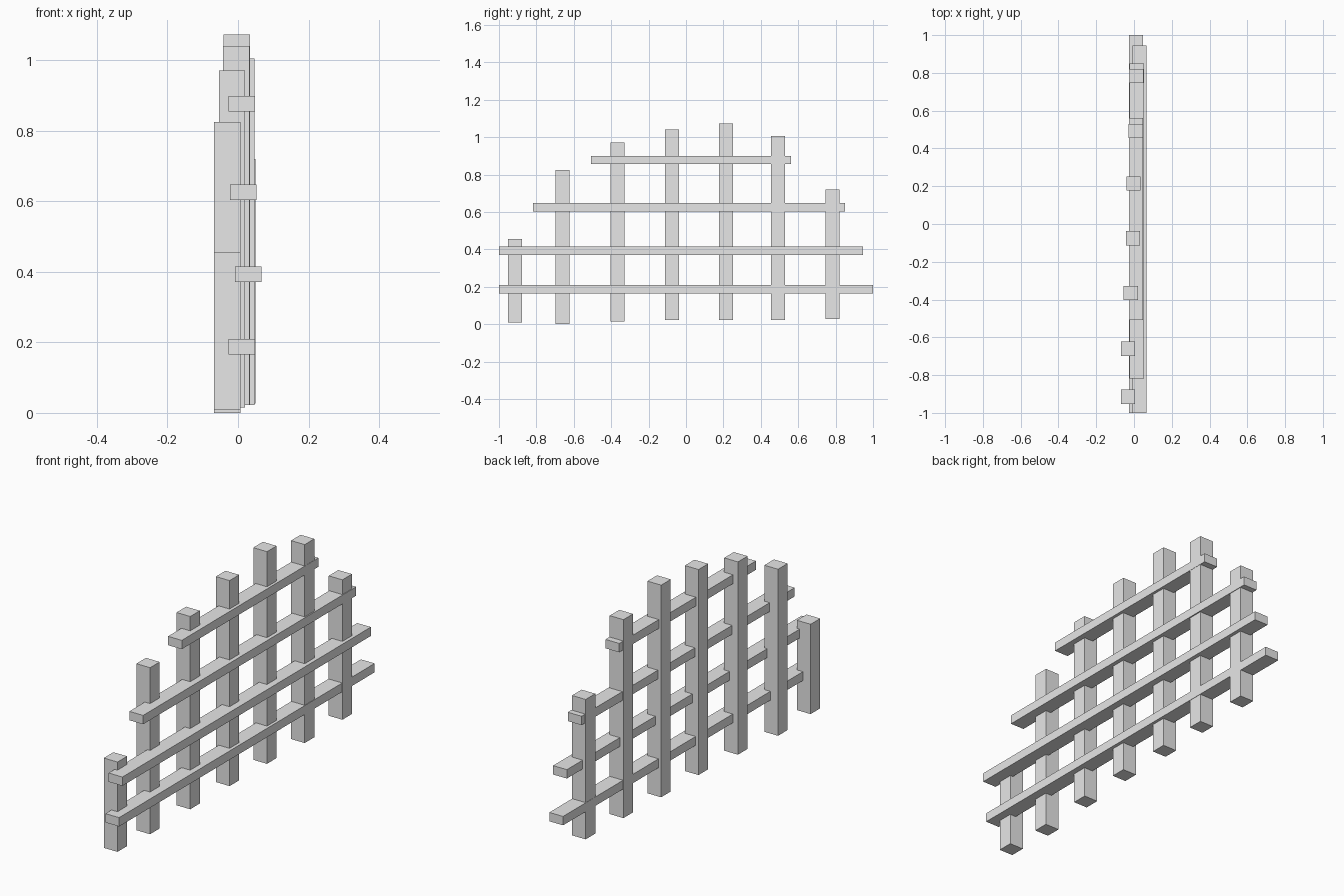
import bpy

cube = bpy.data.objects.get("Cube")
if cube:
    bpy.data.objects.remove(cube, do_unlink=True)

grey = bpy.data.materials.new("light_grey")
grey.use_nodes = True
grey.diffuse_color = (0.8, 0.8, 0.8, 1)
grey.node_tree.nodes["Principled BSDF"].inputs["Base Color"].default_value = (0.8, 0.8, 0.8, 1)


def beam(name, low, high):
    """Square-edged beam spanning two opposite corners."""
    centre = [(a + b) / 2 for a, b in zip(low, high)]
    bpy.ops.mesh.primitive_cube_add(size=1, location=centre)
    obj = bpy.context.object
    obj.name = name
    obj.scale = [b - a for a, b in zip(low, high)]
    bpy.ops.object.transform_apply(location=False, rotation=False, scale=True)
    obj.data.materials.append(grey)


# Upright posts: centre x, centre y, bottom, top
HALF = 0.0375
posts = [
    (-0.031, -0.915, 0.01, 0.455),
    (-0.031, -0.66, 0.0, 0.825),
    (-0.017, -0.366, 0.015, 0.97),
    (-0.005, -0.075, 0.022, 1.04),
    (-0.003, 0.215, 0.022, 1.073),
    (0.009, 0.493, 0.022, 1.005),
    (0.012, 0.784, 0.027, 0.72),
]
for i, (x, y, bottom, top) in enumerate(posts, 1):
    beam(f"post_{i}", (x - HALF, y - HALF, bottom), (x + HALF, y + HALF, top))

# Horizontal rails: centre x, centre z, front end, back end
RAIL_HALF = 0.022
rails = [
    (0.011, 0.187, -1.0, 1.0),
    (0.029, 0.393, -1.0, 0.945),
    (0.015, 0.625, -0.818, 0.85),
    (0.01, 0.877, -0.508, 0.562),
]
for i, (x, z, front, back) in enumerate(rails, 1):
    beam(f"rail_{i}", (x - HALF, front, z - RAIL_HALF), (x + HALF, back, z + RAIL_HALF))
